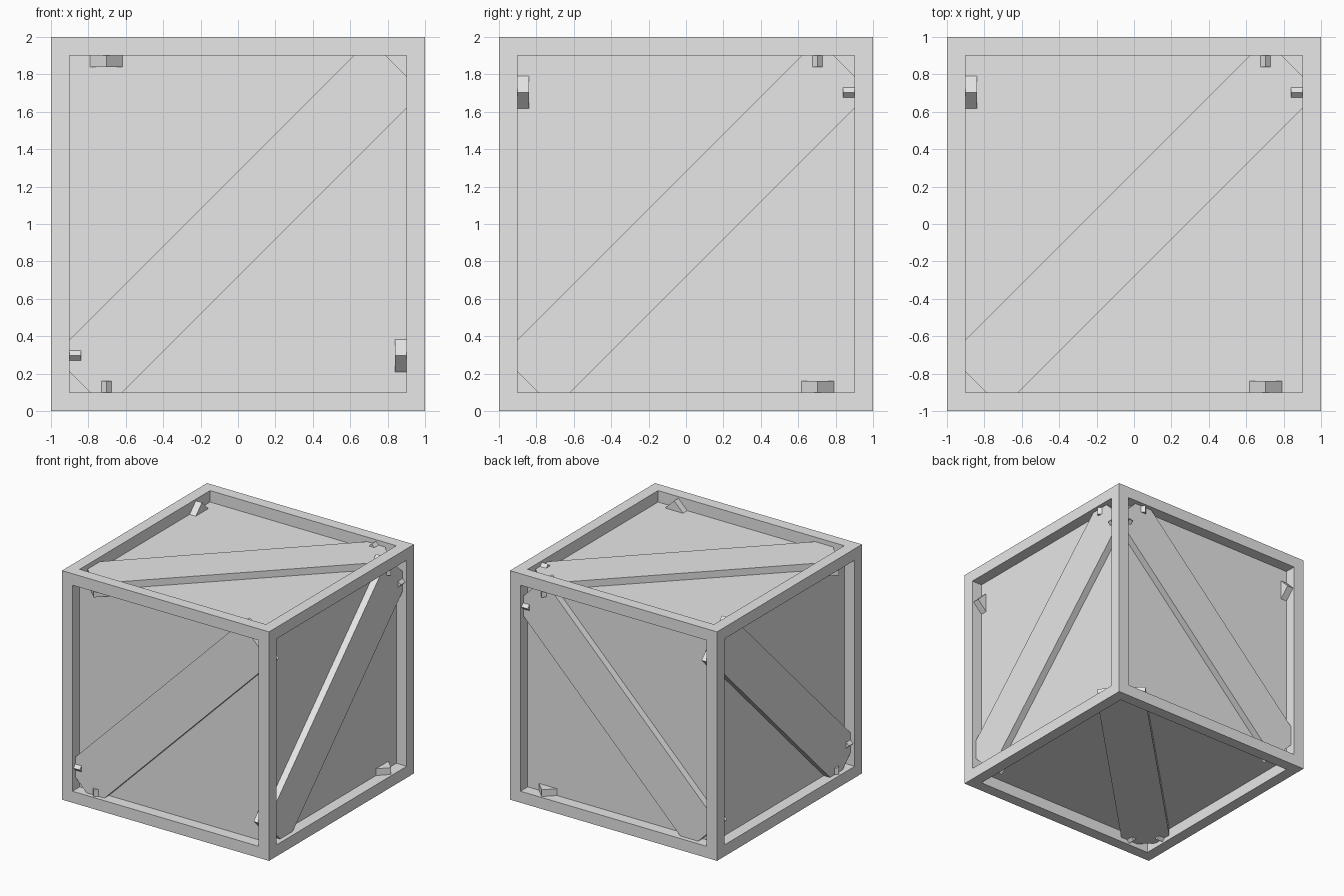
import bpy
import bmesh
from mathutils import Matrix, Vector

HALF = 1.0          # half the crate's side
RIM = 0.142         # width of the frame around each panel
RECESS = 0.10       # how deep the panels sit
PLANK = (2.39, 0.40, 0.12)   # length, width, thickness
CENTRE = Vector((0, 0, HALF))

cube = bpy.data.objects.get("Cube")
if cube:
    bpy.data.objects.remove(cube, do_unlink=True)

grey = bpy.data.materials.new("light_grey")
grey.use_nodes = True
grey.diffuse_color = (0.8, 0.8, 0.8, 1)
grey.node_tree.nodes["Principled BSDF"].inputs["Base Color"].default_value = grey.diffuse_color


def add_object(name, bm):
    """Turn a bmesh into a flat-shaded object with the crate colour."""
    mesh = bpy.data.meshes.new(name)
    bm.to_mesh(mesh)
    bm.free()
    mesh.materials.append(grey)
    obj = bpy.data.objects.new(name, mesh)
    bpy.context.scene.collection.objects.link(obj)
    return obj


# Crate body: a cube whose six faces are framed and pushed in
bm = bmesh.new()
bmesh.ops.create_cube(bm, size=2 * HALF, matrix=Matrix.Translation(CENTRE))
panels = bm.faces[:]
bmesh.ops.inset_individual(bm, faces=panels, thickness=RIM)
pushed = bmesh.ops.extrude_discrete_faces(bm, faces=panels)["faces"]
for face in pushed:
    face.normal_update()
    bmesh.ops.translate(bm, verts=face.verts[:], vec=-RECESS * face.normal)
bmesh.ops.recalc_face_normals(bm, faces=bm.faces[:])
add_object("crate_body", bm)


# Diagonal planks: opposite sides run parallel, corners run into the frame
def add_plank(name, normal):
    normal = Vector(normal)
    along = Vector([0 if n else 1 for n in normal]).normalized()
    across = normal.cross(along)
    turn = Matrix((along, across, normal)).transposed().to_4x4()
    place = Matrix.Translation(CENTRE + normal * (HALF - RECESS))
    bm = bmesh.new()
    bmesh.ops.create_cube(bm, size=1, matrix=place @ turn @ Matrix.Diagonal((*PLANK, 1)))
    add_object(name, bm)


for side, normal in {
    "front": (0, -1, 0), "back": (0, 1, 0),
    "left": (1, 0, 0), "right": (-1, 0, 0),
    "top": (0, 0, 1), "bottom": (0, 0, -1),
}.items():
    add_plank(side + "_plank", normal)
